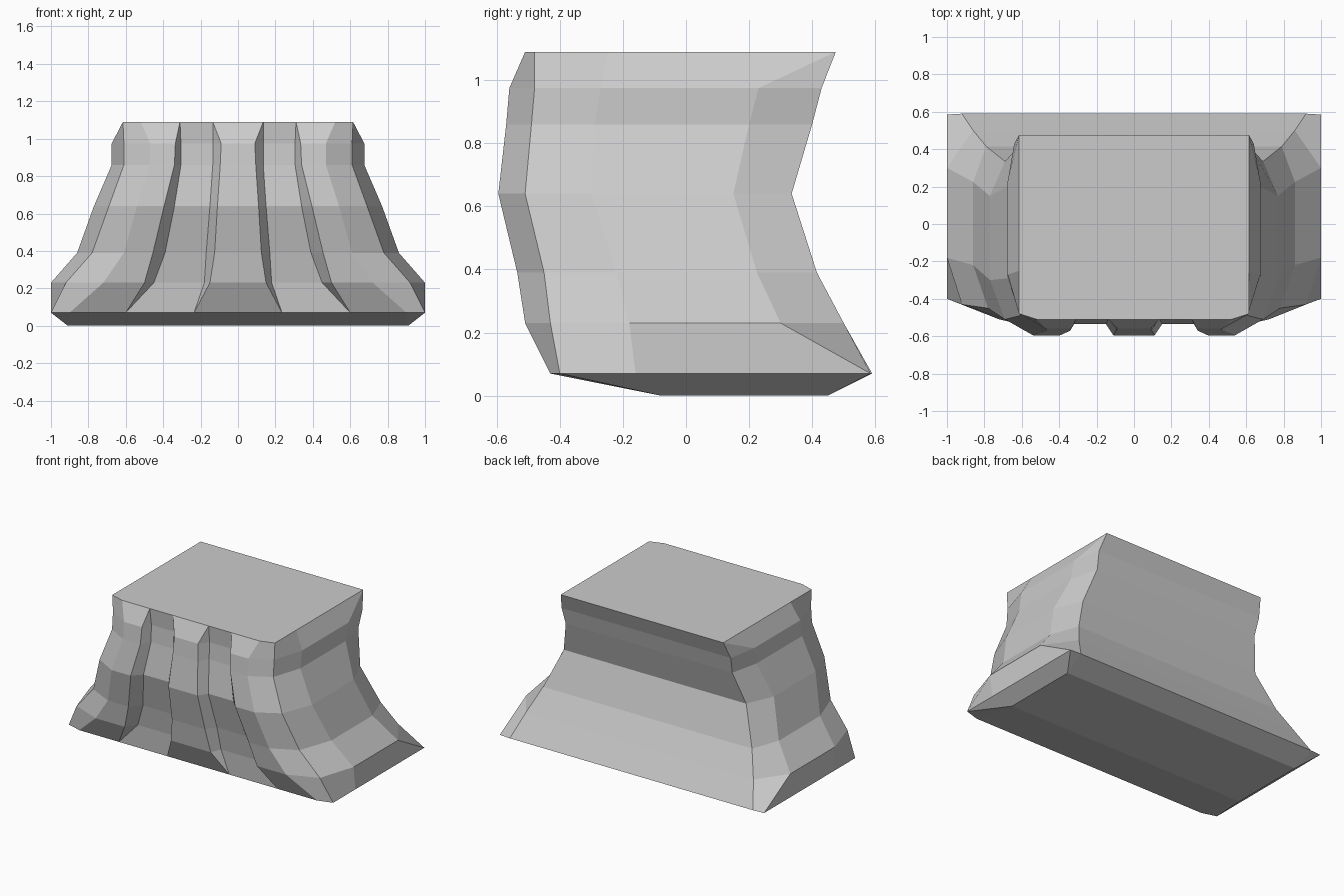
import bpy
import bmesh

if "Cube" in bpy.data.objects:
    bpy.data.objects.remove(bpy.data.objects["Cube"], do_unlink=True)

# Single plain stone colour
stone = bpy.data.materials.new("plain_grey")
stone.use_nodes = True
grey = (0.6, 0.6, 0.6, 1.0)
stone.diffuse_color = grey
stone.node_tree.nodes["Principled BSDF"].inputs["Base Color"].default_value = grey

# Heights of the horizontal rings, from the flared foot to the top
heights = [.07, .23, .39, .64, .86, .975, 1.09]

# Depth of each kind of vertical edge at those heights
front_depth = [-.43, -.51, -.535, -.595, -.57, -.56, -.51]
groove_depth = [-.43, -.44, -.47, -.535, -.505, -.5, -.51]
corner_depth = [-.4, -.43, -.45, -.51, -.49, -.48, -.48]
side_front_depth = [-.16, -.18, -.22, -.3, -.29, -.27, -.25]
side_back_depth = [.585, .3, .225, .15, .2, .23, .475]
back_depth = [.59, .5, .415, .335, .4, .43, .475]

# Half width of each vertical edge at those heights
centre_ridge = [.235, .15, .125, .11, .095, .09, .135]
groove_inner = [.235, .18, .17, .15, .135, .135, .135]
groove_outer = [.6, .45, .39, .34, .305, .305, .31]
ridge_inner = [.6, .5, .455, .395, .34, .335, .31]
ridge_outer = [.9, .72, .61, .54, .47, .47, .52]
front_corner = [1, .92, .78, .69, .61, .61, .615]
side_wall = [1, 1, .86, .77, .675, .675, .615]
back_corner = [.92, .86, .79, .69, .63, .64, .615]

# Vertical edges of the left half, going from front centre to the back
edges = [
    (centre_ridge, front_depth),
    (groove_inner, groove_depth),
    (groove_outer, groove_depth),
    (ridge_inner, front_depth),
    (ridge_outer, front_depth),
    (front_corner, corner_depth),
    (side_wall, side_front_depth),
    (side_wall, side_back_depth),
    (back_corner, back_depth),
]


def mirrored_ring(half):
    """Close a half outline by mirroring it across the centre plane."""
    return half + [(-x, y) for x, y in reversed(half)]


def add_ring(bm, outline, z):
    return [bm.verts.new((x, y, z)) for x, y in outline]


def bridge(bm, lower, upper):
    count = len(lower)
    for i in range(count):
        j = (i + 1) % count
        bm.faces.new((lower[i], lower[j], upper[j], upper[i]))


bm = bmesh.new()
rings = []

# Small underside, pulled in from the foot
foot = [(min(widths[0], .91), max(-.08, min(depths[0], .45)))
        for widths, depths in edges]
rings.append(add_ring(bm, mirrored_ring(foot), 0))

# Fluted body
for level, z in enumerate(heights):
    half = [(widths[level], depths[level]) for widths, depths in edges]
    rings.append(add_ring(bm, mirrored_ring(half), z))
for lower, upper in zip(rings, rings[1:]):
    bridge(bm, lower, upper)

# Flat underside and top
bm.faces.new(list(reversed(rings[0])))
bm.faces.new(rings[-1])

# Weld edges that meet where the flutes run out
bmesh.ops.remove_doubles(bm, verts=bm.verts[:], dist=.0005)
bmesh.ops.recalc_face_normals(bm, faces=bm.faces[:])

mesh = bpy.data.meshes.new("fluted_pedestal")
bm.to_mesh(mesh)
bm.free()
mesh.materials.append(stone)
pedestal = bpy.data.objects.new("fluted_pedestal", mesh)
bpy.context.scene.collection.objects.link(pedestal)
